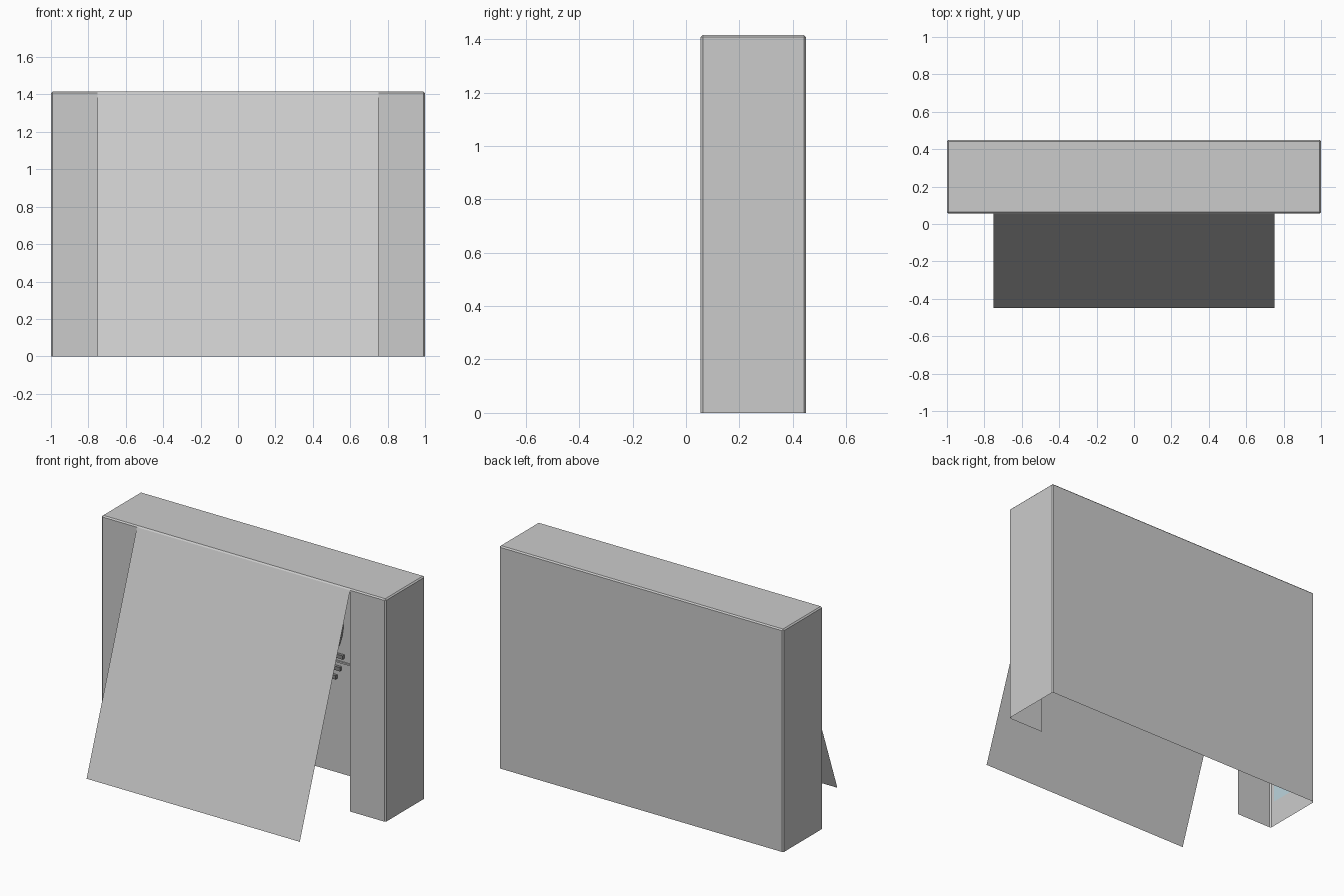
import bpy, bmesh, math
from mathutils import Vector

if "Cube" in bpy.data.objects:
    bpy.data.objects.remove(bpy.data.objects["Cube"])

W, OPEN, Y0, Y1, H = 1.0, 0.75, 0.055, 0.45, 1.415
BEV = 0.008


def add_object(name, bm, colour=None):
    mesh = bpy.data.meshes.new(name)
    bm.to_mesh(mesh)
    bm.free()
    obj = bpy.data.objects.new(name, mesh)
    bpy.context.collection.objects.link(obj)
    if colour:
        mat = bpy.data.materials.new(name + "_colour")
        mat.diffuse_color = colour
        mat.use_nodes = True
        mat.node_tree.nodes["Principled BSDF"].inputs["Base Color"].default_value = mat.diffuse_color
        mesh.materials.append(mat)
    return obj


def add_box(bm, lo, hi):
    geo = bmesh.ops.create_cube(bm, size=1)["verts"]
    for v in geo:
        v.co = Vector([hi[i] if v.co[i] > 0 else lo[i] for i in range(3)])


def sheet(name, points, colour=None):
    bm = bmesh.new()
    bm.faces.new([bm.verts.new(p) for p in points])
    return add_object(name, bm, colour)


# Hollow housing: bevelled box, open underneath and open in the middle of the front
bm = bmesh.new()
add_box(bm, (-W, Y0, 0), (W, Y1, H))
edges = [e for e in bm.edges if any(v.co.z > 0.1 for v in e.verts)]
bmesh.ops.bevel(bm, geom=edges, offset=BEV, segments=1, affect='EDGES')
for x in (-OPEN, OPEN):
    bmesh.ops.bisect_plane(bm, geom=bm.verts[:] + bm.edges[:] + bm.faces[:],
                           plane_co=(x, 0, 0), plane_no=(1, 0, 0))
bm.normal_update()
drop = []
for f in bm.faces:
    c = f.calc_center_median()
    if f.normal.z < -0.9 or (f.normal.y < -0.9 and abs(c.x) < OPEN):
        drop.append(f)
bmesh.ops.delete(bm, geom=drop, context='FACES')
add_object("housing", bm)

# Sloping front panel hinged at the top of the opening
sheet("leaning_panel", [(-OPEN, -0.45, 0), (OPEN, -0.45, 0),
                        (OPEN, Y0, H - BEV), (-OPEN, Y0, H - BEV)])

# Pale blue pane on the left inner wall
x = -W + 0.004
sheet("side_pane", [(x, 0.09, 0.16), (x, 0.41, 0.16), (x, 0.41, 1.25), (x, 0.09, 1.25)],
      (0.5, 0.66, 0.72, 1))

# Thin ledge and small mirrored blocks on the inner back wall
bm = bmesh.new()
add_box(bm, (-0.75, 0.44, 0.705), (0.75, 0.449, 0.715))
add_object("back_ledge", bm)
bm = bmesh.new()
for s in (-1, 1):
    for cx, cz in ((0.41, 0.75), (0.39, 0.67), (0.36, 0.61)):
        add_box(bm, (s * cx - 0.025, 0.43, cz - 0.012), (s * cx + 0.025, 0.449, cz + 0.012))
add_object("back_blocks", bm, (0.25, 0.25, 0.25, 1))

# Curved trim above the ledge
bm = bmesh.new()
rows = []
for i in range(33):
    a = math.radians(-36 + 252 * i / 32)
    rows.append([bm.verts.new((r * math.cos(a), y, 0.97 + r * math.sin(a)))
                 for r, y in ((0.40, 0.449), (0.40, 0.435), (0.43, 0.435), (0.43, 0.449))])
for a, b in zip(rows, rows[1:]):
    for j in range(3):
        bm.faces.new((a[j], a[j + 1], b[j + 1], b[j]))
bmesh.ops.recalc_face_normals(bm, faces=bm.faces[:])
add_object("curved_trim", bm, (0.3, 0.3, 0.3, 1))
